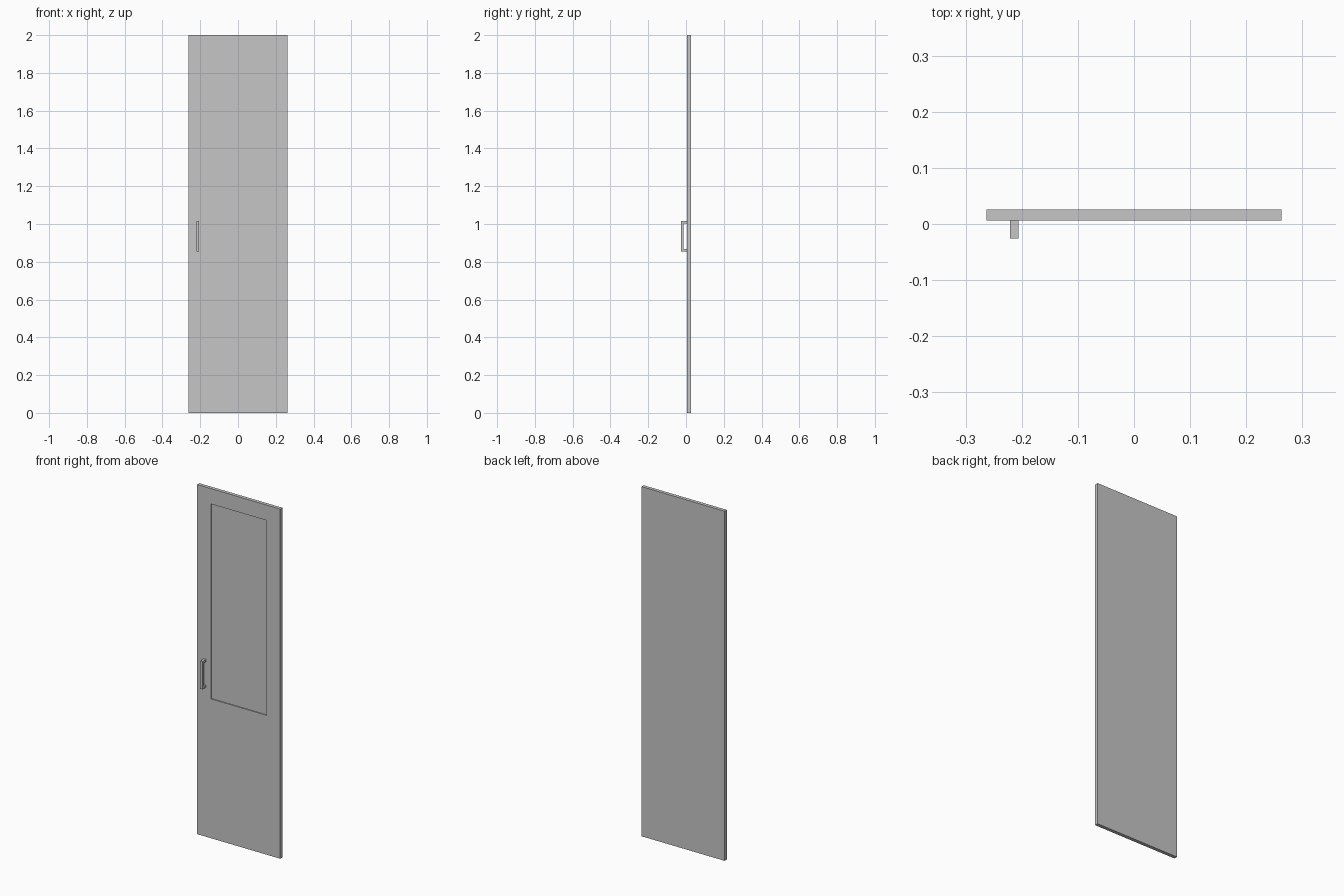
import bpy
import bmesh
from mathutils import Vector

cube = bpy.data.objects.get("Cube")
if cube:
    bpy.data.objects.remove(cube, do_unlink=True)

WIDTH, HEIGHT = 0.526, 2.0
FRONT, BACK = 0.006, 0.026
FRAME, PANEL_BOTTOM, PANEL_DEPTH = 0.088, 0.797, 0.006

grey = bpy.data.materials.new("door_grey")
grey.use_nodes = True
colour = (0.565, 0.565, 0.565, 1)
grey.diffuse_color = colour
grey.node_tree.nodes["Principled BSDF"].inputs["Base Color"].default_value = colour


def add_object(name, bm):
    bmesh.ops.recalc_face_normals(bm, faces=bm.faces)
    mesh = bpy.data.meshes.new(name)
    bm.to_mesh(mesh)
    bm.free()
    mesh.materials.append(grey)
    obj = bpy.data.objects.new(name, mesh)
    bpy.context.collection.objects.link(obj)


# Door leaf with a shallow recessed panel in its upper front
bm = bmesh.new()
bmesh.ops.create_cube(bm, size=1)
bmesh.ops.scale(bm, vec=(WIDTH, BACK - FRONT, HEIGHT), verts=bm.verts)
bmesh.ops.translate(bm, vec=(0, (FRONT + BACK) / 2, HEIGHT / 2), verts=bm.verts)
panel = min(bm.faces, key=lambda f: f.calc_center_median().y)
bmesh.ops.inset_individual(bm, faces=[panel], thickness=FRAME, use_even_offset=True)
for v in panel.verts:
    if v.co.z < HEIGHT / 2:
        v.co.z = PANEL_BOTTOM
recess = bmesh.ops.extrude_discrete_faces(bm, faces=[panel])["faces"][0]
bmesh.ops.translate(bm, vec=(0, PANEL_DEPTH, 0), verts=recess.verts)
add_object("door_leaf", bm)

# Square-section pull handle: a bracket profile extruded sideways
left, right = -0.221, -0.206
out, bar = -0.026, 0.013
low, high = 0.855, 1.015
profile = [(FRONT, low), (out, low), (out, high), (FRONT, high),
           (FRONT, high - bar), (out + bar, high - bar),
           (out + bar, low + bar), (FRONT, low + bar)]
bm = bmesh.new()
face = bm.faces.new([bm.verts.new((left, y, z)) for y, z in profile])
side = bmesh.ops.extrude_face_region(bm, geom=[face], use_keep_orig=True)["geom"]
bmesh.ops.translate(bm, vec=Vector((right - left, 0, 0)),
                    verts=[g for g in side if isinstance(g, bmesh.types.BMVert)])
add_object("pull_handle", bm)
